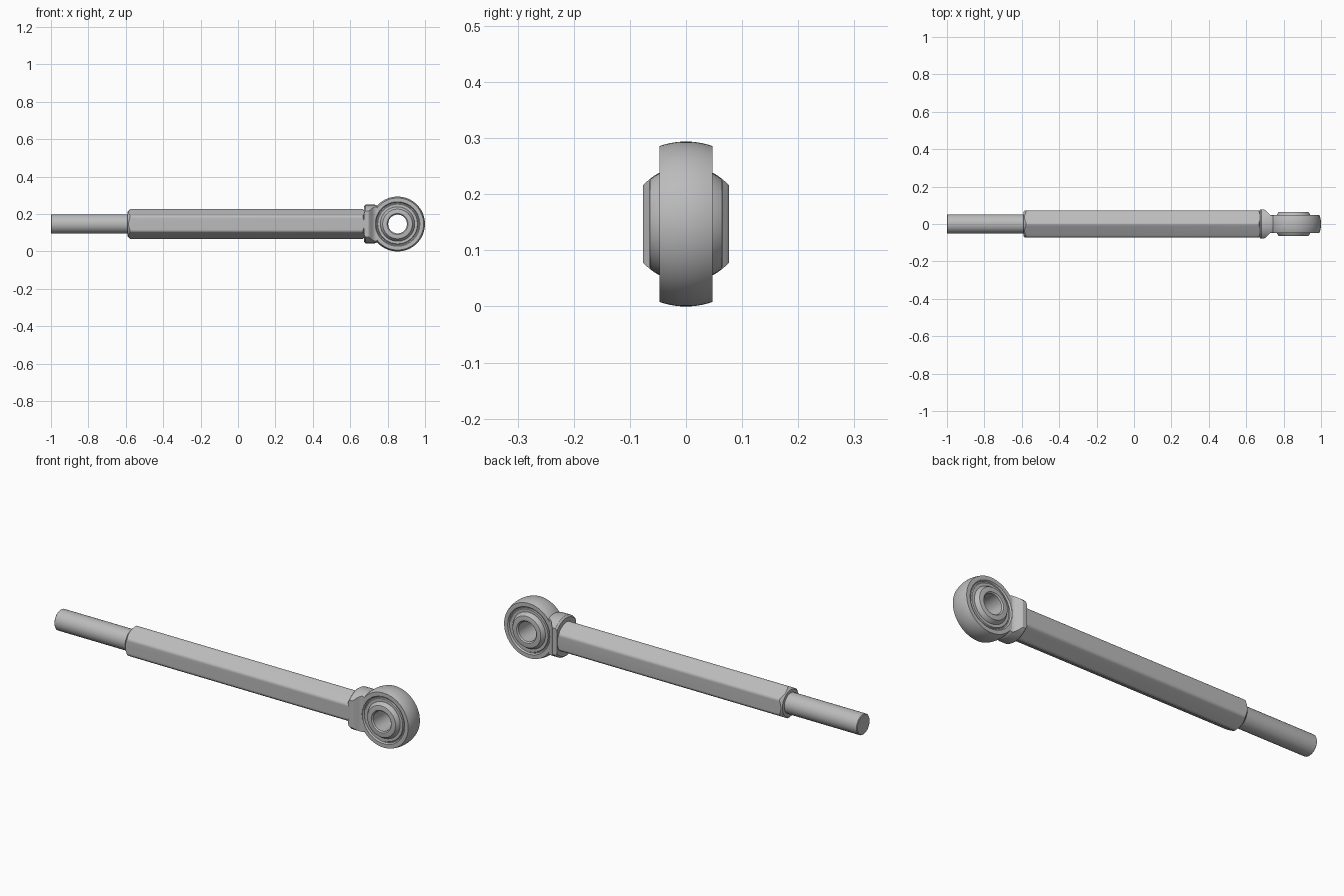
import bpy, bmesh, math
from mathutils import Matrix

cube = bpy.data.objects.get("Cube")
if cube:
    bpy.data.objects.remove(cube, do_unlink=True)

AXIS_Z = 0.147      # height of the rod axis
EYE_X = 0.853       # centre of the eye

steel = bpy.data.materials.new("grey steel")
steel.use_nodes = True
GREY = (0.5, 0.5, 0.5, 1)
steel.diffuse_color = GREY
steel.node_tree.nodes["Principled BSDF"].inputs["Base Color"].default_value = GREY


def finish(bm, name):
    bmesh.ops.recalc_face_normals(bm, faces=bm.faces)
    mesh = bpy.data.meshes.new(name)
    bm.to_mesh(mesh)
    bm.free()
    mesh.materials.append(steel)
    ob = bpy.data.objects.new(name, mesh)
    bpy.context.collection.objects.link(ob)
    return ob


def lathe(name, profile, axis, x=0.0, closed=False, sides=64, turn=0.0):
    """Revolve (along, radius) points around the x or y axis."""
    bm = bmesh.new()
    rings = []
    for t, r in profile:
        ring = []
        for i in range(sides):
            a = 2 * math.pi * i / sides + turn
            u, v = r * math.cos(a), r * math.sin(a)
            co = (x + t, u, AXIS_Z + v) if axis == "x" else (x + u, t, AXIS_Z + v)
            ring.append(bm.verts.new(co))
        rings.append(ring)
    pairs = list(zip(rings, rings[1:]))
    if closed:
        pairs.append((rings[-1], rings[0]))
    else:
        bm.faces.new(rings[0])
        bm.faces.new(rings[-1])
    for a, b in pairs:
        for i in range(sides):
            j = (i + 1) % sides
            bm.faces.new((a[i], a[j], b[j], b[i]))
    return finish(bm, name)


def prism(name, outline, z0, z1):
    """Extrude an (x, y) outline upwards."""
    bm = bmesh.new()
    face = bm.faces.new([bm.verts.new((x, y, z0)) for x, y in outline])
    top = bmesh.ops.extrude_face_region(bm, geom=[face])["geom"]
    moved = [g for g in top if isinstance(g, bmesh.types.BMVert)]
    bmesh.ops.translate(bm, verts=moved, vec=(0, 0, z1 - z0))
    return finish(bm, name)


def select(ob):
    bpy.ops.object.select_all(action="DESELECT")
    ob.select_set(True)
    bpy.context.view_layer.objects.active = ob


def cut(ob, tool, operation):
    select(ob)
    mod = ob.modifiers.new("cut", "BOOLEAN")
    mod.object = tool
    mod.operation = operation
    mod.solver = "EXACT"
    bpy.ops.object.modifier_apply(modifier=mod.name)
    bpy.data.objects.remove(tool, do_unlink=True)


def smooth(ob, angle=28):
    select(ob)
    bpy.ops.object.shade_smooth_by_angle(angle=math.radians(angle))


def mirrored(half):
    """Complete a profile symmetric about its first coordinate."""
    return half + [(-t, r) for t, r in reversed(half)]


# Thin round rod
rod = lathe("rod", [(-1, 0.049), (-0.997, 0.052), (-0.57, 0.052)], "x", sides=48)

# Hexagonal body with softened corners and turned-down ends
body = lathe("hex_body", [(-0.59, 0.083), (0.677, 0.083)], "x", sides=6, turn=math.pi / 6)
bm = bmesh.new()
bm.from_mesh(body.data)
long_edges = [e for e in bm.edges if abs(e.verts[0].co.x - e.verts[1].co.x) > 0.5]
bmesh.ops.bevel(bm, geom=long_edges, offset=0.01, segments=4, profile=0.5, affect="EDGES")
bm.to_mesh(body.data)
bm.free()
turned = lathe("body_turning", [(-0.591, 0.066), (-0.566, 0.09),
                                (0.66, 0.09), (0.678, 0.068)], "x")
cut(body, turned, "INTERSECT")

# Collar: a disc with side flats that slope in to the eye
collar = lathe("collar", [(0.674, 0.095), (0.677, 0.099), (0.683, 0.103),
                          (0.732, 0.103), (0.739, 0.101), (0.765, 0.09)], "x")
side = [(0.66, 0.077), (0.697, 0.077), (0.704, 0.073), (0.722, 0.054),
        (0.729, 0.049), (0.738, 0.046), (0.78, 0.046)]
flats = prism("collar_flats", side + [(x, -y) for x, y in reversed(side)], -0.1, 0.4)
cut(collar, flats, "INTERSECT")
bore = lathe("eye_clearance", [(-0.2, 0.122), (0.2, 0.122)], "y", x=EYE_X)
cut(collar, bore, "DIFFERENCE")

# Eye ring: crowned outside, groove and inner race on both faces
crown = [(0.047 * (1 - i / 5), 0.147 - 0.008 * (1 - i / 5) ** 2) for i in range(5)]
race = [(0.044, 0.09), (0.044, 0.106), (0.039, 0.109), (0.039, 0.114),
        (0.044, 0.116), (0.047, 0.119), (0.047, 0.136)]
eye = lathe("eye_ring", mirrored(race + crown), "y", x=EYE_X, closed=True, sides=80)

# Pierced ball inside the eye
R = 0.102
edge = math.asin(0.064 / R)
arc = [(R * math.sin(edge * (1 - i / 8)), R * math.cos(edge * (1 - i / 8))) for i in range(8)]
ball = lathe("ball", mirrored([(0.059, 0.05), (0.065, 0.056), (0.065, 0.076)] + arc),
             "y", x=EYE_X, closed=True)

for part in (rod, body, collar, eye, ball):
    smooth(part)
